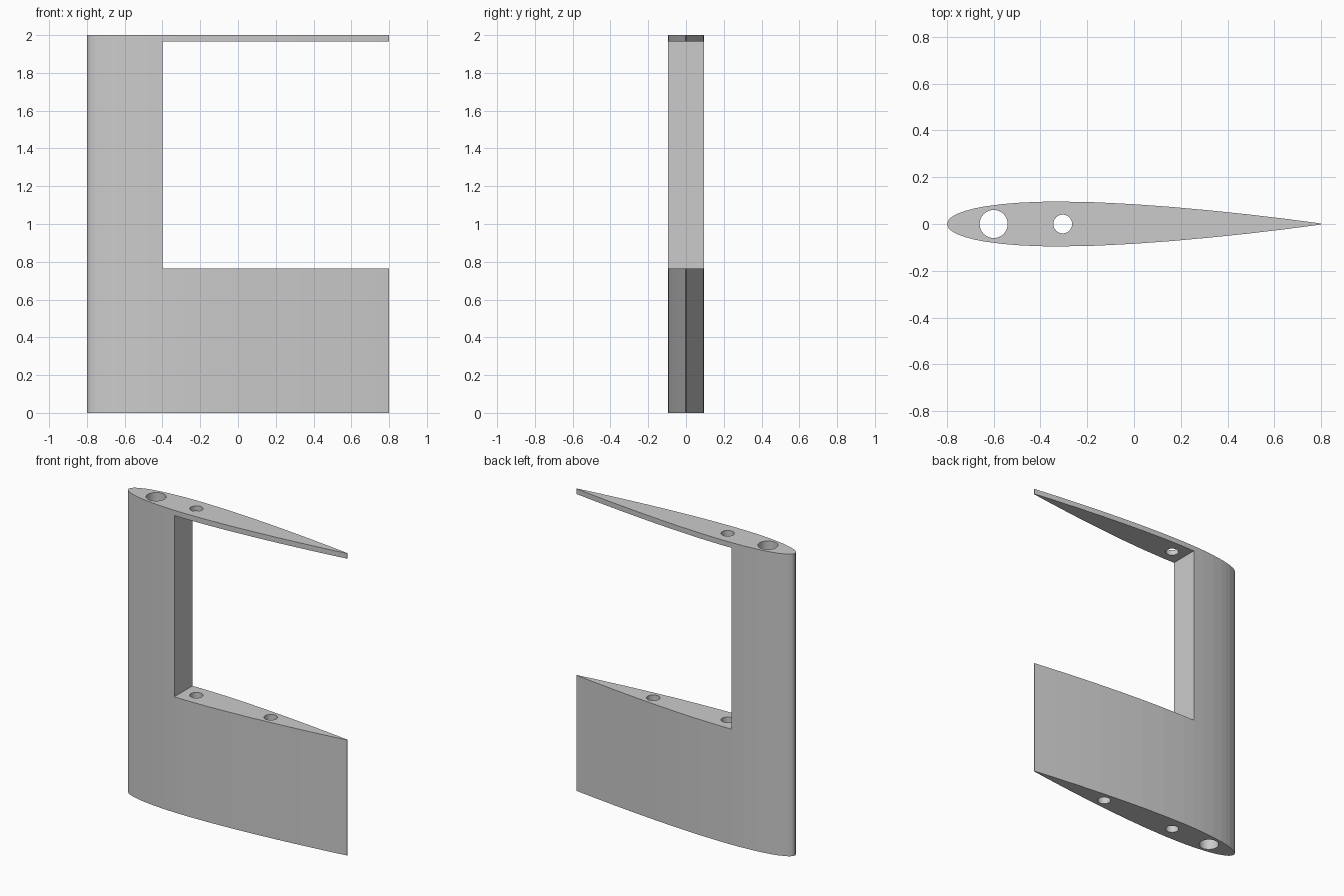
import bpy
import bmesh
from math import sqrt

if "Cube" in bpy.data.objects:
    bpy.data.objects.remove(bpy.data.objects["Cube"], do_unlink=True)

CHORD, HEIGHT = 1.6, 2.0
STATIONS = [0, .005, .0125, .025, .05, .075, .1, .15, .2, .25, .3, .4, .5, .6, .7, .8, .9, .95, 1]

grey = bpy.data.materials.new("light grey")
grey.use_nodes = True
grey.diffuse_color = (0.6, 0.6, 0.6, 1)
grey.node_tree.nodes["Principled BSDF"].inputs["Base Color"].default_value = (0.6, 0.6, 0.6, 1)


def half_thickness(t):
    """Symmetric aerofoil, 12 percent thick."""
    return 0.6 * CHORD * (0.2969 * sqrt(t) - 0.126 * t - 0.3516 * t**2
                          + 0.2843 * t**3 - 0.1015 * t**4)


def finish(name, bm):
    bmesh.ops.recalc_face_normals(bm, faces=bm.faces)
    mesh = bpy.data.meshes.new(name)
    bm.to_mesh(mesh)
    bm.free()
    mesh.materials.append(grey)
    obj = bpy.data.objects.new(name, mesh)
    bpy.context.collection.objects.link(obj)
    return obj


def cut(target, cutter):
    mod = target.modifiers.new("cut", 'BOOLEAN')
    mod.operation = 'DIFFERENCE'
    mod.solver = 'EXACT'
    mod.object = cutter
    with bpy.context.temp_override(object=target, active_object=target):
        bpy.ops.object.modifier_apply(modifier=mod.name)
    bpy.data.objects.remove(cutter, do_unlink=True)


def hole_cutter(x, radius, z0, z1):
    bm = bmesh.new()
    bmesh.ops.create_cone(bm, cap_ends=True, segments=48, radius1=radius,
                          radius2=radius, depth=z1 - z0)
    bmesh.ops.translate(bm, verts=bm.verts, vec=(x, 0, (z0 + z1) / 2))
    return finish("hole_cutter", bm)


def box_cutter(x0, x1, z0, z1):
    bm = bmesh.new()
    bmesh.ops.create_cube(bm, size=1)
    bmesh.ops.scale(bm, verts=bm.verts, vec=(x1 - x0, 1, z1 - z0))
    bmesh.ops.translate(bm, verts=bm.verts, vec=((x0 + x1) / 2, 0, (z0 + z1) / 2))
    return finish("box_cutter", bm)


# Wing body: aerofoil section extruded upwards
upper = [((t - 0.5) * CHORD, half_thickness(t)) for t in STATIONS]
lower = [(x, -y) for x, y in reversed(upper[1:])]
bm = bmesh.new()
section = bm.faces.new([bm.verts.new((x, y, 0)) for x, y in upper + lower])
top = bmesh.ops.extrude_face_region(bm, geom=[section], use_keep_orig=True)["geom"]
bmesh.ops.translate(bm, verts=[v for v in top if isinstance(v, bmesh.types.BMVert)],
                    vec=(0, 0, HEIGHT))
wing = finish("wing_section", bm)

# Window open to the trailing edge, leaving a thin end rib on top
cut(wing, box_cutter(-0.4, 1, 0.765, 1.965))

# Spar holes through the full height, and a rear hole in the lower block
cut(wing, hole_cutter(-0.6, 0.06, -0.1, 2.1))
cut(wing, hole_cutter(-0.305, 0.04, -0.1, 2.1))
cut(wing, hole_cutter(0.24, 0.04, -0.1, 1.2))
